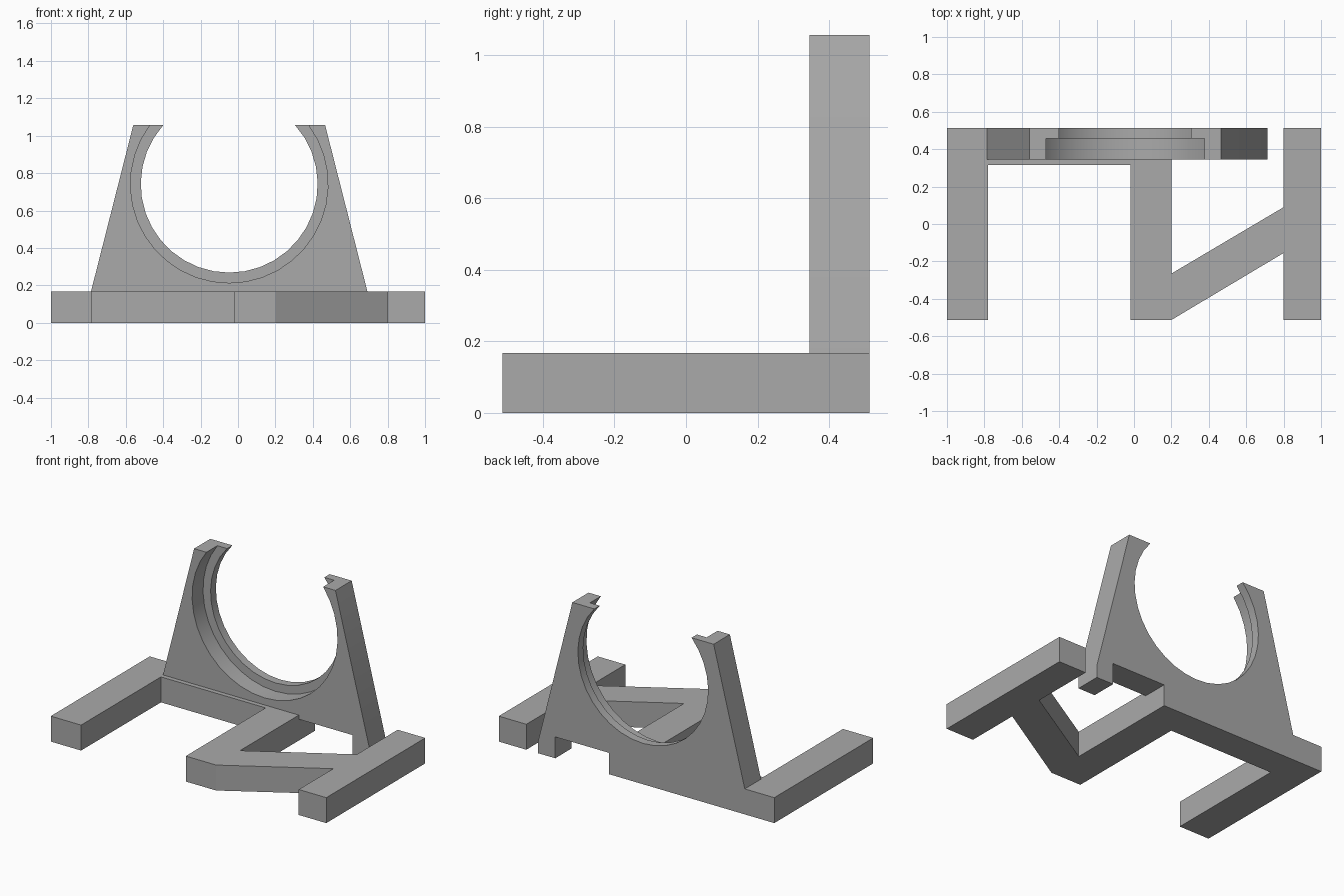
import bpy, bmesh, math
from mathutils import Vector

cube = bpy.data.objects.get("Cube")
if cube:
    bpy.data.objects.remove(cube)

grey = bpy.data.materials.new("plain grey")
grey.use_nodes = True
colour = (0.4, 0.4, 0.4, 1)
grey.diffuse_color = colour
grey.node_tree.nodes["Principled BSDF"].inputs["Base Color"].default_value = colour


def extrude_outline(name, points, offset):
    """Turn a closed 3D outline into a solid by sweeping it along offset."""
    bm = bmesh.new()
    face = bm.faces.new([bm.verts.new(p) for p in points])
    swept = bmesh.ops.extrude_face_region(bm, geom=[face], use_keep_orig=True)
    moved = [v for v in swept["geom"] if isinstance(v, bmesh.types.BMVert)]
    bmesh.ops.translate(bm, verts=moved, vec=Vector(offset))
    bmesh.ops.recalc_face_normals(bm, faces=bm.faces)
    mesh = bpy.data.meshes.new(name)
    bm.to_mesh(mesh)
    bm.free()
    mesh.materials.append(grey)
    obj = bpy.data.objects.new(name, mesh)
    bpy.context.collection.objects.link(obj)
    bpy.ops.object.select_all(action="DESELECT")
    obj.select_set(True)
    bpy.context.view_layer.objects.active = obj
    bpy.ops.object.shade_smooth_by_angle(angle=math.radians(25))
    return obj


BASE_TOP = 0.167
FRONT, BACK = -0.513, 0.513

# Base frame: two side rails, a middle rail, a cross rail and a diagonal brace
plan = [(-1, FRONT), (-0.78, FRONT), (-0.78, 0.315), (-0.02, 0.315),
        (-0.02, FRONT), (0.2, FRONT), (0.8, -0.155), (0.8, FRONT),
        (1, FRONT), (1, BACK), (0.8, BACK), (0.8, 0.09),
        (0.2, -0.265), (0.2, BACK), (-1, BACK)]
extrude_outline("base_frame", [(x, y, 0) for x, y in plan], (0, 0, BASE_TOP))

# Upright cradle: tapered plate with an open round seat and a small foot
CX, CZ, TOP = -0.047, 0.741, 1.056
outer = [(0.466, TOP), (0.714, 0.08), (0.714, 0), (0.59, 0), (0.59, 0.14),
         (0.2, 0.14), (0.2, BASE_TOP), (-0.786, BASE_TOP), (-0.56, TOP)]


def cradle_slice(name, radius, y0, y1, steps=26):
    start = math.asin((TOP - CZ) / radius)
    sweep = math.pi + 2 * start
    arc = []
    for i in range(steps + 1):
        a = math.pi - start + sweep * i / steps
        arc.append((CX + radius * math.cos(a), CZ + radius * math.sin(a)))
    extrude_outline(name, [(x, y0, z) for x, z in outer + arc], (0, y1 - y0, 0))


cradle_slice("cradle_front_recess", 0.528, 0.345, 0.458)
cradle_slice("cradle_back_lip", 0.473, 0.458, BACK)
